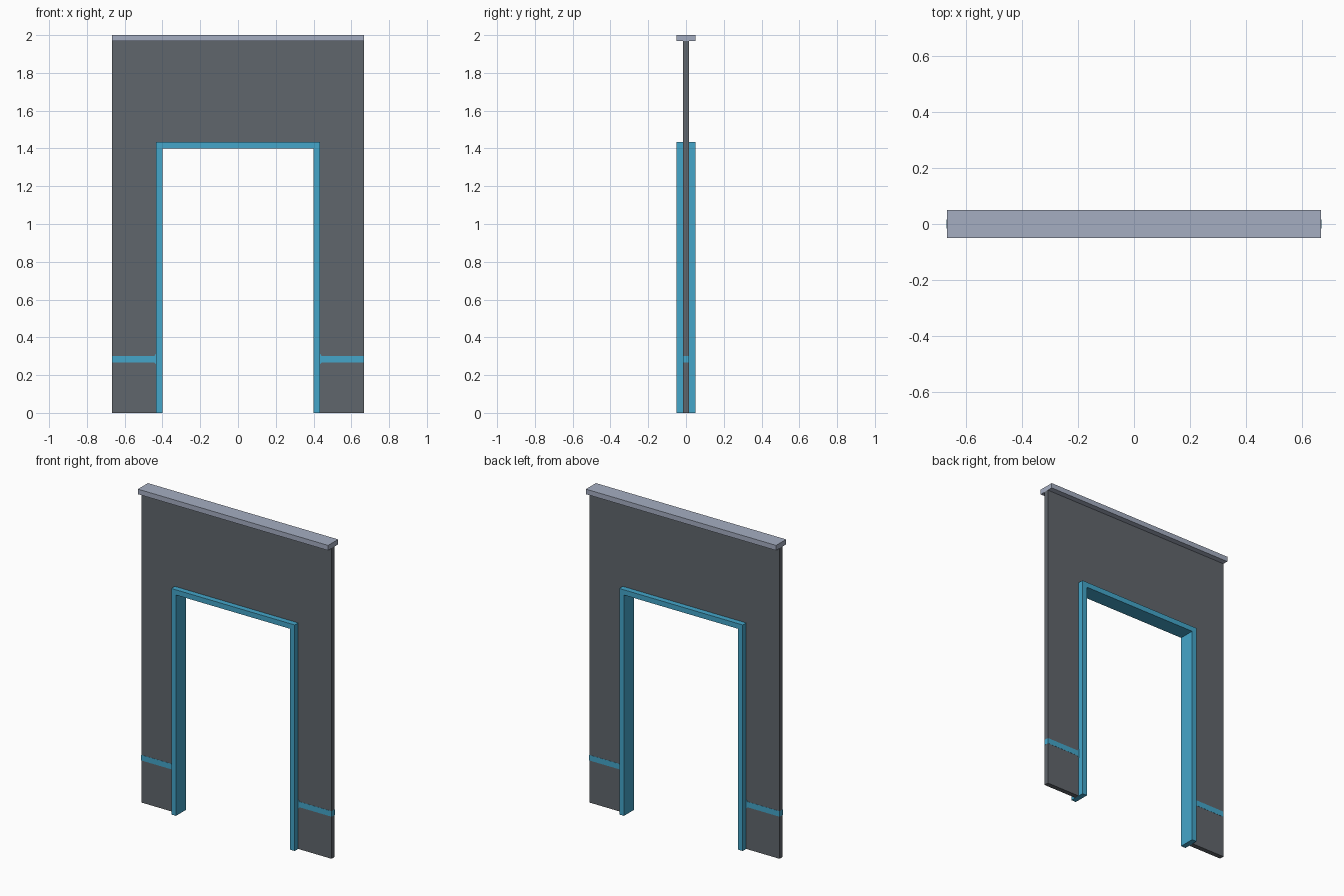
import bpy
import bmesh

cube = bpy.data.objects.get("Cube")
if cube:
    bpy.data.objects.remove(cube, do_unlink=True)


def material(name, rgb):
    m = bpy.data.materials.new(name)
    m.use_nodes = True
    m.diffuse_color = (*rgb, 1)
    m.node_tree.nodes["Principled BSDF"].inputs["Base Color"].default_value = (*rgb, 1)
    return m


GREY = material("dark grey", (0.118, 0.133, 0.150))
BLUE = material("trim blue", (0.058, 0.380, 0.590))
PALE = material("pale grey blue", (0.376, 0.423, 0.535))


def slab(name, outline, half_depth, mat):
    """Extrude an x-z outline evenly to both sides of y = 0."""
    bm = bmesh.new()
    face = bm.faces.new([bm.verts.new((x, -half_depth, z)) for x, z in outline])
    ext = bmesh.ops.extrude_face_region(bm, geom=[face])
    moved = [v for v in ext["geom"] if isinstance(v, bmesh.types.BMVert)]
    bmesh.ops.translate(bm, verts=moved, vec=(0, 2 * half_depth, 0))
    bmesh.ops.recalc_face_normals(bm, faces=bm.faces)
    mesh = bpy.data.meshes.new(name)
    bm.to_mesh(mesh)
    bm.free()
    mesh.materials.append(mat)
    obj = bpy.data.objects.new(name, mesh)
    bpy.context.collection.objects.link(obj)
    return obj


def portal(outer_x, outer_z, inner_x, inner_z):
    """Outline of an upside-down U standing on the ground."""
    return [(-outer_x, 0), (-outer_x, outer_z), (outer_x, outer_z), (outer_x, 0),
            (inner_x, 0), (inner_x, inner_z), (-inner_x, inner_z), (-inner_x, 0)]


W = 0.667            # half width of the wall
IN, OUT = 0.40, 0.433  # door frame inner and outer half widths

# Wall with doorway, door frame and top cap
slab("wall", portal(W, 1.97, OUT, 1.433), 0.015, GREY)
slab("door_frame", portal(OUT, 1.433, IN, 1.40), 0.05, BLUE)
slab("top_cap", [(-W, 1.968), (W, 1.968), (W, 2.0), (-W, 2.0)], 0.05, PALE)

# Stripe wrapped round each side of the wall, flaring where it meets the frame
for side, s in (("left", 1), ("right", -1)):
    pts = [(W + 0.0005, 0.267), (W + 0.0005, 0.302), (0.443, 0.302),
           (OUT, 0.314), (OUT, 0.255), (0.443, 0.267)]
    slab("stripe_" + side, [(s * x, z) for x, z in pts], 0.016, BLUE)
